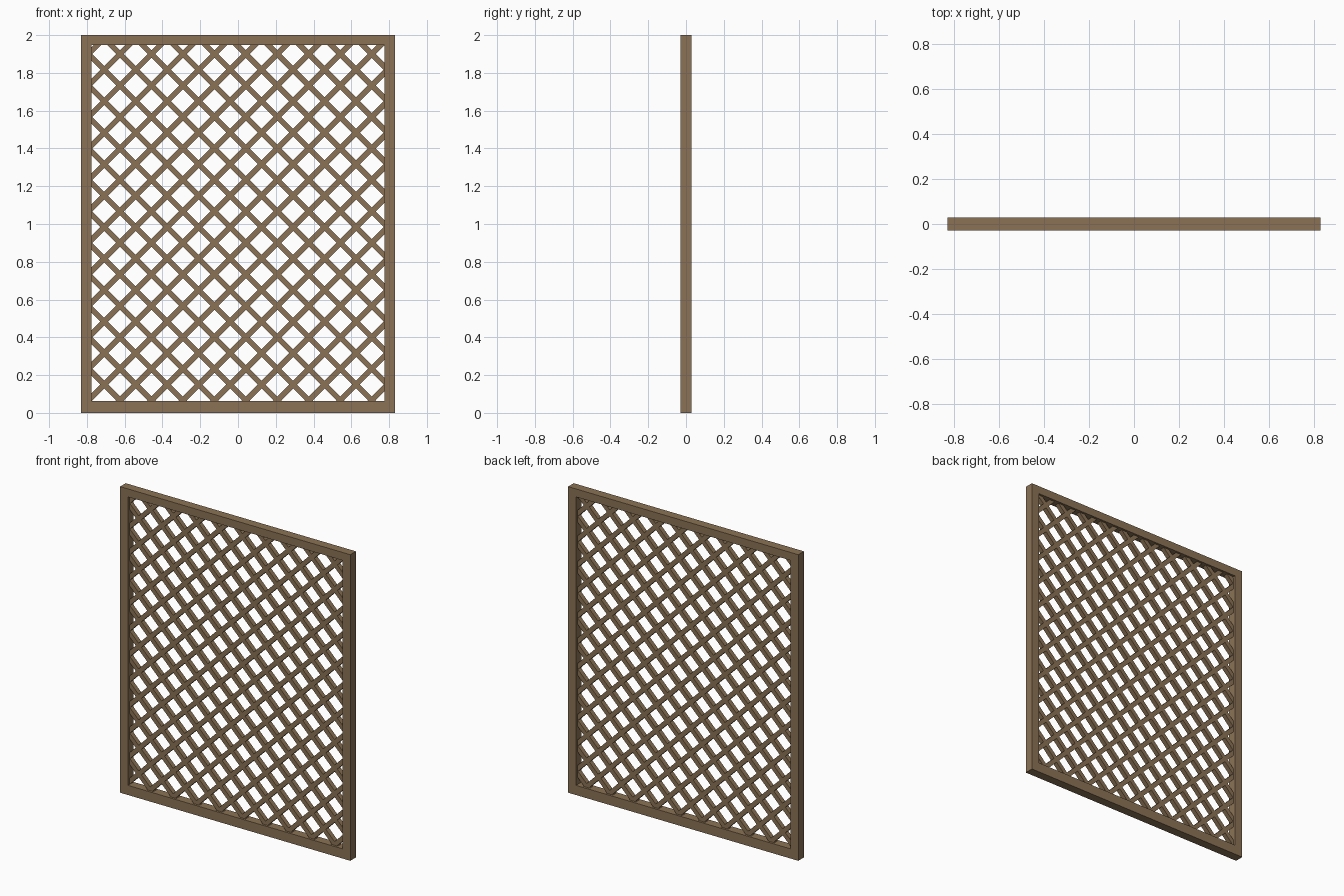
import bpy, math
from mathutils import Matrix, Vector

if "Cube" in bpy.data.objects:
    bpy.data.objects.remove(bpy.data.objects["Cube"])

wood = bpy.data.materials.new("brown_wood")
wood.diffuse_color = (0.258, 0.171, 0.091, 1)
wood.use_nodes = True
wood.node_tree.nodes["Principled BSDF"].inputs["Base Color"].default_value = wood.diffuse_color

HALF_W, HEIGHT, DEPTH = 0.832, 2.0, 0.058
IN_X, IN_BOT, IN_TOP = 0.775, 0.063, 1.948
STEP, SLAT_W, SLAT_D = 1 / 6, 0.029, 0.03


def bar(name, centre, size, angle=0.0):
    bpy.ops.mesh.primitive_cube_add(size=1)
    ob = bpy.context.object
    ob.name = name
    ob.data.transform(Matrix.Diagonal((*size, 1)))
    ob.location = centre
    ob.rotation_euler = (0, angle, 0)
    ob.data.materials.append(wood)
    return ob


# outer frame: two stiles and two rails
stile = HALF_W - IN_X
for side, s in (("left", -1), ("right", 1)):
    bar(side + "_stile", (s * (IN_X + stile / 2), 0, HEIGHT / 2), (stile, DEPTH, HEIGHT))
bar("bottom_rail", (0, 0, IN_BOT / 2), (2 * IN_X, DEPTH, IN_BOT))
bar("top_rail", (0, 0, (IN_TOP + HEIGHT) / 2), (2 * IN_X, DEPTH, HEIGHT - IN_TOP))

# diagonal lattice slats, ends tucked into the frame
TUCK = 0.016
for name, slope, start in (("rising_slat", 1, 2.525), ("falling_slat", -1, 1.275)):
    for k in range(-24, 24):
        c = start + k * STEP                      # line: z = slope * x + c
        ends = sorted(((IN_BOT - TUCK - c) / slope, (IN_TOP + TUCK - c) / slope))
        x0 = max(-IN_X - TUCK, ends[0])
        x1 = min(IN_X + TUCK, ends[1])
        if x1 - x0 < 0.03:
            continue
        xm = (x0 + x1) / 2
        bar(name, (xm, 0, slope * xm + c),
            ((x1 - x0) * math.sqrt(2), SLAT_D, SLAT_W), -slope * math.pi / 4)
